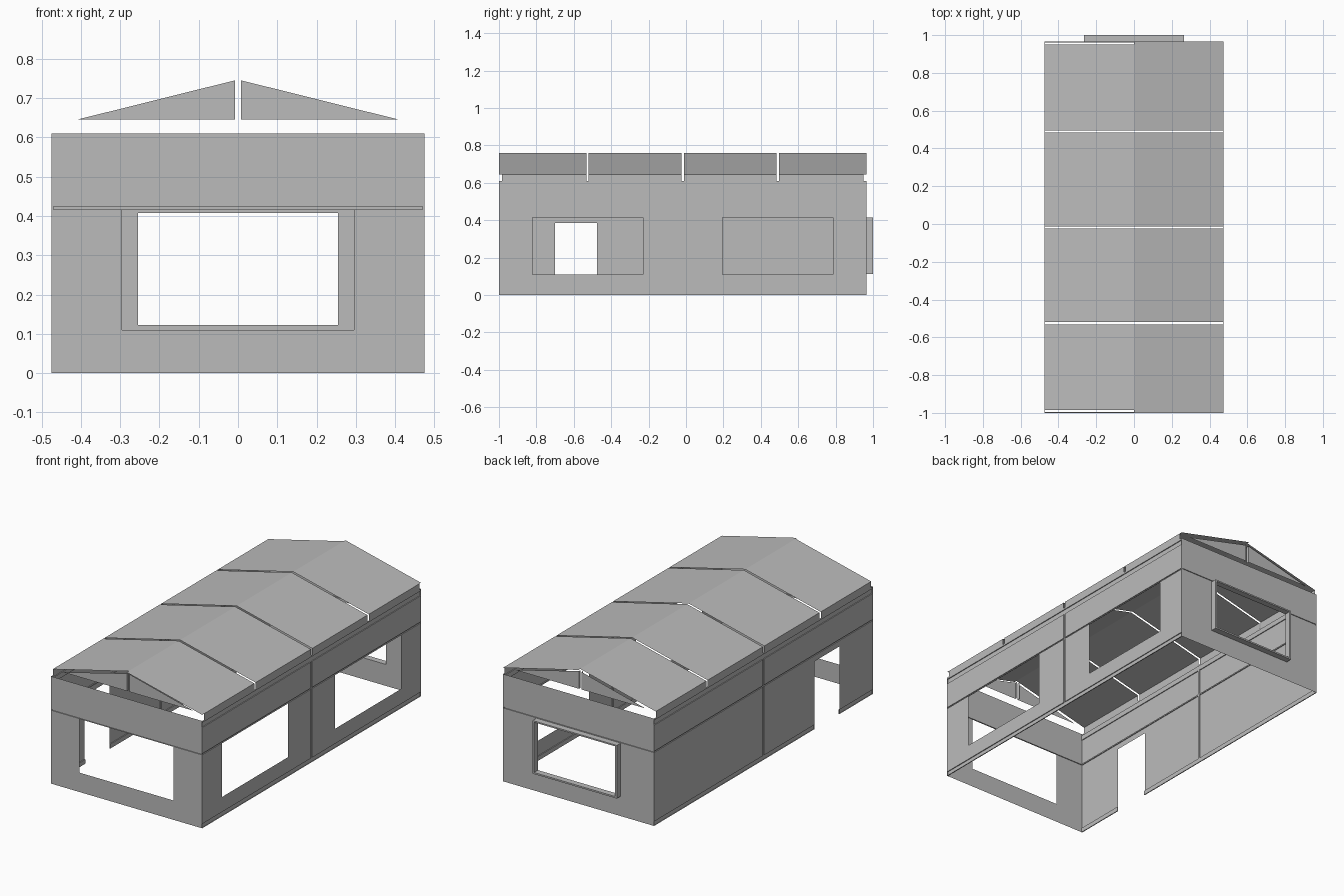
import bpy, bmesh
from mathutils import Vector

cube = bpy.data.objects.get("Cube")
if cube:
    bpy.data.objects.remove(cube)

grey = bpy.data.materials.new("plain_grey")
grey.use_nodes = True
grey.diffuse_color = (0.5, 0.5, 0.5, 1)
grey.node_tree.nodes["Principled BSDF"].inputs["Base Color"].default_value = (0.5, 0.5, 0.5, 1)

HALF, FRONT, BACK = 0.475, -1.0, 0.965
EAVE, RIDGE, WALL_TOP = 0.645, 0.76, 0.61
MID = -0.018
GAP = 0.006
PITCH = 0.508


def finish(name, bm):
    mesh = bpy.data.meshes.new(name)
    bm.to_mesh(mesh)
    bm.free()
    mesh.materials.append(grey)
    obj = bpy.data.objects.new(name, mesh)
    bpy.context.collection.objects.link(obj)
    return obj


def sheet(name, polygons):
    """Thin sheet object from a few polygons."""
    bm = bmesh.new()
    for poly in polygons:
        bm.faces.new([bm.verts.new(p) for p in poly])
    bmesh.ops.remove_doubles(bm, verts=bm.verts, dist=0.0001)
    return finish(name, bm)


def wall(name, place, inward, span, hole_list, seams=()):
    """Sheet wall with openings (u0, u1, z0, z1) and shallow grooves."""
    bands = [(0, 0.025), (0.417, 0.424), (0.572, 0.6)]
    us = set(span)
    zs = {0, WALL_TOP}
    for u0, u1, z0, z1 in hole_list:
        us |= {u0, u1}
        zs |= {z0, z1}
    for pair in bands:
        zs |= set(pair)
    for s in seams:
        us |= {s - GAP, s + GAP}
    us, zs = sorted(us), sorted(zs)
    bm = bmesh.new()
    grid = [[bm.verts.new(place(u, z)) for z in zs] for u in us]
    grooves = []
    for i in range(len(us) - 1):
        for j in range(len(zs) - 1):
            u, z = (us[i] + us[i + 1]) / 2, (zs[j] + zs[j + 1]) / 2
            if any(a < u < b and c < z < d for a, b, c, d in hole_list):
                continue
            f = bm.faces.new((grid[i][j], grid[i + 1][j], grid[i + 1][j + 1], grid[i][j + 1]))
            banded = any(a < z < b for a, b in bands)
            if seams and (banded or (z < 0.6 and any(abs(u - s) < GAP for s in seams))):
                grooves.append(f)
            elif not seams and bands[1][0] < z < bands[1][1]:
                grooves.append(f)
    # Sink the groove faces, keeping their side faces
    new = bmesh.ops.extrude_face_region(bm, geom=grooves)["geom"]
    moved = [v for v in new if isinstance(v, bmesh.types.BMVert)]
    bmesh.ops.translate(bm, verts=moved, vec=Vector(inward) * 0.005)
    old = [f for f in grooves if f.is_valid]
    if old:
        bmesh.ops.delete(bm, geom=old, context="FACES_ONLY")
    loose = [v for v in bm.verts if not v.link_faces]
    bmesh.ops.delete(bm, geom=loose, context="VERTS")
    bmesh.ops.recalc_face_normals(bm, faces=bm.faces)
    return finish(name, bm)


# Walls
ends = (-HALF, HALF)
sides = (FRONT, BACK)
wall("front_wall", lambda u, z: (u, FRONT, z), (0, 1, 0), ends, [(-0.295, 0.295, 0.11, 0.415)])
wall("back_wall", lambda u, z: (u, BACK, z), (0, -1, 0), ends, [(-0.265, 0.265, 0.113, 0.415)])
wall("left_wall", lambda u, z: (HALF, u, z), (-1, 0, 0), sides,
     [(-0.82, -0.23, 0.11, 0.415), (0.195, 0.785, 0.11, 0.415)], [MID])
wall("right_wall", lambda u, z: (-HALF, u, z), (1, 0, 0), sides,
     [(-0.7, -0.475, 0, 0.385)], [MID])

# Projecting frame around the back window
bm = bmesh.new()
rings = []
for x, z0, z1, y in ((0.265, 0.113, 0.415, BACK), (0.265, 0.113, 0.415, 1.0),
                     (0.255, 0.122, 0.407, 1.0), (0.255, 0.122, 0.407, BACK)):
    rings.append([bm.verts.new(p) for p in ((-x, y, z0), (x, y, z0), (x, y, z1), (-x, y, z1))])
for k in range(4):
    a, b = rings[k], rings[(k + 1) % 4]
    for i in range(4):
        j = (i + 1) % 4
        bm.faces.new((a[i], a[j], b[j], b[i]))
bmesh.ops.recalc_face_normals(bm, faces=bm.faces)
finish("back_window_frame", bm)

# Roof panels with turned-down eaves
cuts = [FRONT - GAP] + [MID + k * PITCH for k in (-1, 0, 1)] + [BACK + GAP]
for n in range(4):
    y0, y1 = cuts[n] + GAP, cuts[n + 1] - GAP
    polys = []
    for s in (-1, 1):
        # The right slope stops a little short at both ends
        a = y0 + 0.015 if s < 0 and n == 0 else y0
        b = y1 - 0.015 if s < 0 and n == 3 else y1
        x = s * HALF
        polys.append([(0, a, RIDGE), (x, a, EAVE), (x, b, EAVE), (0, b, RIDGE)])
        a = y0 + 0.015 if n == 0 else y0
        b = y1 - 0.015 if n == 3 else y1
        polys.append([(x, a, EAVE), (x, a, WALL_TOP), (x, b, WALL_TOP), (x, b, EAVE)])
    sheet(f"roof_panel_{n + 1}", polys)

# Split gable triangles with a small return along the middle gap
for end, y, turn in (("front", FRONT + 0.015, 0.015), ("back", BACK - 0.015, -0.015)):
    for side, s in (("left", 1), ("right", -1)):
        inner, outer = s * 0.008, s * 0.41
        sheet(f"{end}_gable_{side}", [
            [(inner, y, EAVE), (outer, y, EAVE), (inner, y, 0.745)],
            [(inner, y, EAVE), (inner, y, 0.745), (inner, y + turn, 0.745), (inner, y + turn, EAVE)]])
